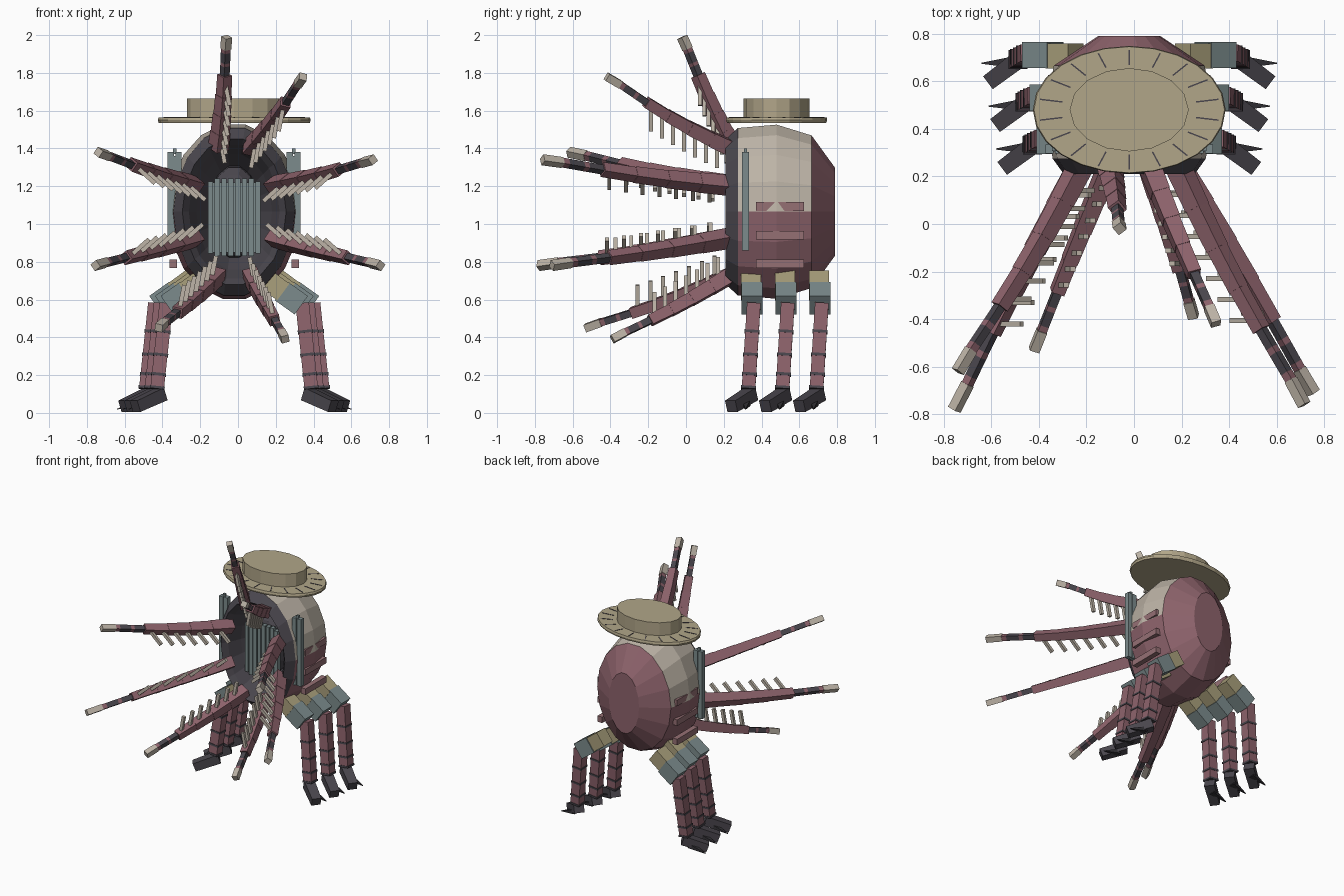
import bpy, bmesh, math
from mathutils import Vector, Matrix

if "Cube" in bpy.data.objects:
    bpy.data.objects.remove(bpy.data.objects["Cube"])

# Palette
COLOURS = {
    "maroon": (0.27, 0.125, 0.15), "cream": (0.51, 0.455, 0.385),
    "dark_grey": (0.068, 0.062, 0.075), "black_grey": (0.035, 0.033, 0.039),
    "steel_blue": (0.20, 0.26, 0.265), "straw": (0.44, 0.38, 0.25),
    "hip_tan": (0.40, 0.35, 0.20), "dusty_rose": (0.30, 0.16, 0.175),
}
NAMES = list(COLOURS)
for name, rgb in COLOURS.items():
    m = bpy.data.materials.new(name)
    m.use_nodes = True
    m.diffuse_color = (*rgb, 1)
    m.node_tree.nodes["Principled BSDF"].inputs["Base Color"].default_value = (*rgb, 1)

CX, CY, CZ = -0.02, 0.48, 1.065   # body axis


def finish(bm, name):
    mesh = bpy.data.meshes.new(name)
    bm.to_mesh(mesh)
    bm.free()
    for n in NAMES:
        mesh.materials.append(bpy.data.materials[n])
    obj = bpy.data.objects.new(name, mesh)
    bpy.context.collection.objects.link(obj)


def beam(bm, a, b, w, h, mat, up=(0, 0, 1), taper=1.0):
    """Box from a to b; h is measured along up, w across it."""
    a, b, up = Vector(a), Vector(b), Vector(up)
    d = (b - a).normalized()
    side = d.cross(up).normalized()
    top = side.cross(d)
    rot = Matrix((side, top, d)).transposed().to_4x4()
    verts = bmesh.ops.create_cube(bm, size=1)["verts"]
    for v in verts:
        s = taper if v.co.z > 0 else 1
        v.co = Vector((v.co.x * w * s, v.co.y * h * s, v.co.z * (b - a).length))
    bmesh.ops.transform(bm, matrix=Matrix.Translation((a + b) / 2) @ rot, verts=verts)
    for f in {f for v in verts for f in v.link_faces}:
        f.material_index = NAMES.index(mat)


def loft(bm, rings, n, place, colour):
    """Bridge elliptical rings (position, two radii) and cap both ends."""
    loops = []
    for t, ru, rv in rings:
        loops.append([bm.verts.new(place(ru * math.cos(2 * math.pi * i / n),
                                         rv * math.sin(2 * math.pi * i / n), t)) for i in range(n)])
    for k in range(len(loops) - 1):
        for i in range(n):
            j = (i + 1) % n
            f = bm.faces.new((loops[k][i], loops[k][j], loops[k + 1][j], loops[k + 1][i]))
            f.material_index = NAMES.index(colour(k, f.calc_center_median()))
    for k in (0, -1):
        f = bm.faces.new(loops[k])
        f.material_index = NAMES.index(colour(k, f.calc_center_median()))
    bmesh.ops.recalc_face_normals(bm, faces=bm.faces)


def along_y(u, v, t):
    return (CX + u, t, CZ + v)


def on_hat(u, v, t):
    return (CX + u, CY + v, t)


# Barrel body with a hollow funnel mouth
def body_colour(k, c):
    if 0 <= k <= 3:
        return "dark_grey"
    return "cream" if c.z > CZ and k in (4, 5) else "maroon"


bm = bmesh.new()
loft(bm, [(0.46, 0.14, 0.24), (0.35, 0.20, 0.31), (0.25, 0.24, 0.36), (0.21, 0.275, 0.39),
          (0.275, 0.322, 0.45), (0.48, 0.35, 0.468), (0.665, 0.317, 0.41), (0.79, 0.13, 0.235)],
     18, along_y, body_colour)
finish(bm, "body")

# Rounded throat and ribbed grille
bm = bmesh.new()
loft(bm, [(0.34, 0.07, 0.14), (0.36, 0.11, 0.20), (0.40, 0.135, 0.24), (0.47, 0.14, 0.25)],
     14, along_y, lambda k, c: "dark_grey")
finish(bm, "throat")
bm = bmesh.new()
for i in range(8):
    x = CX - 0.126 + i * 0.036
    cut = 0.015 if i in (0, 7) else 0
    beam(bm, (x, 0.33, 0.83 + cut), (x, 0.33, 1.24 - cut), 0.028, 0.035, "steel_blue", (0, 1, 0))
beam(bm, (CX, 0.345, 0.85), (CX, 0.345, 1.22), 0.26, 0.03, "steel_blue", (0, 1, 0))
finish(bm, "mouth_grille")

# Straw hat with slotted brim
bm = bmesh.new()
loft(bm, [(1.535, 0.40, 0.262), (1.55, 0.405, 0.268), (1.565, 0.40, 0.265)], 24, on_hat, lambda k, c: "straw")
finish(bm, "hat_brim")
bm = bmesh.new()
loft(bm, [(1.56, 0.25, 0.175), (1.665, 0.25, 0.175)], 16, on_hat, lambda k, c: "straw")
finish(bm, "hat_crown")
bm = bmesh.new()
for i in range(18):
    a = 2 * math.pi * (i + 0.5) / 18
    c, s = math.cos(a), math.sin(a)
    beam(bm, on_hat(0.285 * c, 0.188 * s, 1.565), on_hat(0.38 * c, 0.252 * s, 1.565), 0.006, 0.005, "dark_grey")
finish(bm, "brim_slots")

# Side pipes and gill slats
for side, label in ((1, "left"), (-1, "right")):
    bm = bmesh.new()
    for dx in (0.295, 0.335):
        x = CX + side * dx
        beam(bm, (x, 0.315, 0.86), (x, 0.315, 1.38), 0.034, 0.036, "steel_blue", (0, 1, 0))
    x = CX + side * 0.315
    beam(bm, (x, 0.315, 0.88), (x, 0.315, 1.36), 0.04, 0.022, "steel_blue", (0, 1, 0))
    beam(bm, (x, 0.315, 1.37), (x, 0.315, 1.40), 0.02, 0.016, "steel_blue", (0, 1, 0))
    finish(bm, label + "_side_pipes")
    bm = bmesh.new()
    for z in (0.79, 0.94, 1.093):
        x = CX + side * 0.322
        beam(bm, (x, 0.37, z), (x, 0.625, z), 0.04, 0.046, "dusty_rose")
    finish(bm, label + "_gill_slats")

# Arms: tip position for each, roots spaced round the mouth
TIPS = [(0.715, -0.76, 1.34), (0.345, -0.42, 1.78), (-0.06, -0.02, 1.99), (-0.74, -0.62, 1.38),
        (-0.755, -0.78, 0.78), (-0.42, -0.53, 0.45), (0.25, -0.39, 0.39), (0.755, -0.71, 0.78)]
for i, tip in enumerate(TIPS):
    a = math.radians(22.5 + 45 * i)
    offset = Vector((0.22 * math.cos(a), 0, 0.36 * math.sin(a)))
    root, tip = Vector((CX, 0.245, CZ)) + offset, Vector(tip)
    inward = -offset.normalized()
    peg = Vector((inward.x, 0, inward.z * 1.3)).normalized()

    def at(t):
        bend = 0.022 * math.sin(math.pi * min(t / 0.9, 1))
        return root.lerp(tip, t) + inward * bend * (1 if root.z > CZ else -0.6)

    bm = bmesh.new()
    # Stepped segments, each narrower than the last
    for k in range(4):
        w = 0.08 - 0.007 * k
        beam(bm, at(0.17 * k), at(0.17 * k + 0.175), w, w, "maroon", inward, 0.96)
    # Banded thin end with a pale tip
    bands = [(0.68, "dark_grey"), (0.76, "maroon"), (0.785, "dark_grey"), (0.865, "maroon"), (0.895, "cream")]
    ends = [t for t, _ in bands[1:]] + [1.0]
    for (t, mat), end in zip(bands, ends):
        w = 0.042 if mat == "cream" else 0.037
        beam(bm, at(t), at(end), w, w, mat, inward)
    # Bristle pegs facing the mouth axis
    for k in range(7):
        p = at(0.12 + 0.088 * k)
        beam(bm, p, p + peg * 0.14, 0.023, 0.021, "cream", (0, 1, 0))
    finish(bm, "arm_%d" % (i + 1))

# Legs: three rows on each side
FORE = (0, 1, 0)
for row, y in enumerate((0.345, 0.525, 0.705)):
    for side, label in ((1, "left"), (-1, "right")):
        def p(dx, dy, z):
            return Vector((CX + side * (dx + 0.03 * row), y + dy, z))

        bm = bmesh.new()
        # Hip blocks
        beam(bm, p(0.165, 0, 0.71), p(0.26, 0, 0.64), 0.11, 0.105, "hip_tan", FORE)
        beam(bm, p(0.25, 0.005, 0.645), p(0.355, 0.005, 0.57), 0.12, 0.11, "steel_blue", FORE)
        # Shin segments, each ending in a dark joint ring
        knee, ankle = p(0.36, 0.014, 0.58), p(0.41, -0.015, 0.11)
        cuts = [0, 0.32, 0.58, 0.8, 0.95]
        for s, e in zip(cuts, cuts[1:]):
            beam(bm, knee.lerp(ankle, s), knee.lerp(ankle, e), 0.072, 0.072, "maroon", FORE)
            beam(bm, knee.lerp(ankle, e - 0.015), knee.lerp(ankle, e + 0.015), 0.079, 0.079, "dark_grey", FORE)
        # Foot and back spur
        beam(bm, p(0.385, 0.0, 0.10), p(0.525, -0.105, 0.035), 0.075, 0.07, "dark_grey", (0, 0, 1), 0.9)
        beam(bm, p(0.43, -0.025, 0.055), p(0.56, -0.03, 0.02), 0.045, 0.035, "black_grey", (0, 0, 1), 0.1)
        finish(bm, "%s_leg_%d" % (label, row + 1))
